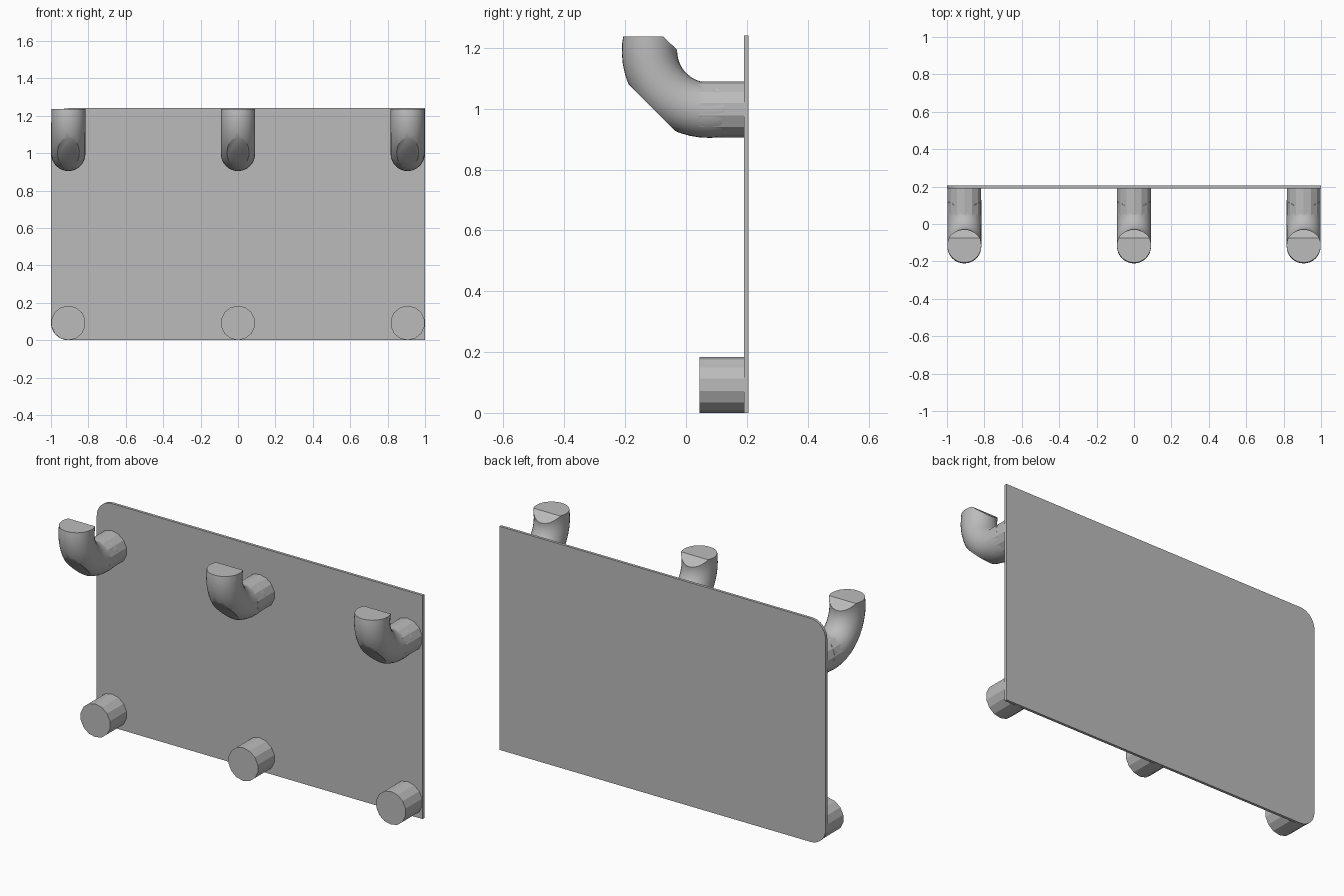
import bpy
import bmesh
from math import sin, cos, pi, radians
from mathutils import Vector

cube = bpy.data.objects.get("Cube")
if cube:
    bpy.data.objects.remove(cube, do_unlink=True)

grey = bpy.data.materials.new("plain_grey")
grey.use_nodes = True
grey.diffuse_color = (0.5, 0.5, 0.5, 1)
grey.node_tree.nodes["Principled BSDF"].inputs["Base Color"].default_value = (0.5, 0.5, 0.5, 1)

PEG_R = 0.092
PLATE_FRONT, PLATE_BACK = 0.19, 0.205
PLATE_TOP = 1.24
PEG_FRONT = 0.045
PEG_X = 0.907


def finish(bm, name, smooth=False):
    bmesh.ops.recalc_face_normals(bm, faces=bm.faces)
    mesh = bpy.data.meshes.new(name)
    bm.to_mesh(mesh)
    bm.free()
    mesh.materials.append(grey)
    obj = bpy.data.objects.new(name, mesh)
    bpy.context.collection.objects.link(obj)
    if smooth:
        bpy.ops.object.select_all(action="DESELECT")
        obj.select_set(True)
        bpy.context.view_layer.objects.active = obj
        bpy.ops.object.shade_smooth_by_angle(angle=radians(30))
    return obj


def prism(name, outline, y0, y1):
    """Extrude an (x, z) outline from y0 to y1."""
    bm = bmesh.new()
    face = bm.faces.new([bm.verts.new((x, y0, z)) for x, z in outline])
    out = bmesh.ops.extrude_face_region(bm, geom=[face])
    moved = [v for v in out["geom"] if isinstance(v, bmesh.types.BMVert)]
    bmesh.ops.translate(bm, verts=moved, vec=(0, y1 - y0, 0))
    return finish(bm, name)


def peg(name, x, z):
    ring = [pi / 2 + 2 * pi * i / 14 for i in range(14)]
    outline = [(x + PEG_R * cos(a), z + PEG_R * sin(a)) for a in ring]
    return prism(name, outline, PEG_FRONT, PLATE_FRONT + 0.004)


def cut(bm, point, normal):
    """Slice off everything on the normal's side and cap the opening."""
    geom = bm.verts[:] + bm.edges[:] + bm.faces[:]
    out = bmesh.ops.bisect_plane(bm, geom=geom, plane_co=point,
                                 plane_no=normal, clear_outer=True)
    edges = [e for e in out["geom_cut"] if isinstance(e, bmesh.types.BMEdge)]
    bmesh.ops.contextual_create(bm, geom=edges)


def hook(name, x):
    """Curved tube with a flattened elbow and a trimmed tip."""
    bm = bmesh.new()
    sides, steps, bend, tube = 32, 24, 0.195, 0.091
    centre = Vector((x, 0.075, 1.19))
    rings = []
    for i in range(steps + 1):
        a = radians(-15 + 165 * i / steps)
        out = Vector((0, -sin(a), -cos(a)))
        rings.append([bm.verts.new(centre + out * (bend + tube * cos(t))
                                   + Vector((tube * sin(t), 0, 0)))
                      for t in (2 * pi * j / sides for j in range(sides))])
    for r, s in zip(rings, rings[1:]):
        for j in range(sides):
            k = (j + 1) % sides
            bm.faces.new((r[j], r[k], s[k], s[j]))
    bm.faces.new(rings[0])
    bm.faces.new(rings[-1])
    # flat facet on the elbow, sloped tip, level tip
    elbow = Vector((0, -1, -1)).normalized()
    cut(bm, centre + elbow * 0.264, elbow)
    cut(bm, Vector((x, -0.075, 1.237)), Vector((0, 0.69, 0.73)))
    cut(bm, Vector((x, 0, 1.237)), Vector((0, 0, 1)))
    return finish(bm, name, smooth=True)


# Back plate, with two rounded corners on its right side
R = 0.092
outline = [(1, 0), (1, PLATE_TOP)]
for cz, start in ((PLATE_TOP - R, 90), (R, 180)):
    for i in range(9):
        a = radians(start + 90 * i / 8)
        outline.append((R - 1 + R * cos(a), cz + R * sin(a)))
prism("back_plate", outline, PLATE_FRONT, PLATE_BACK)

# Lower stub pegs and upper hooks
for side, x in (("right", -PEG_X), ("middle", 0), ("left", PEG_X)):
    peg(side + "_lower_peg", x, PEG_R)
    peg(side + "_hook_base", x, 0.998)
    hook(side + "_hook", x)
